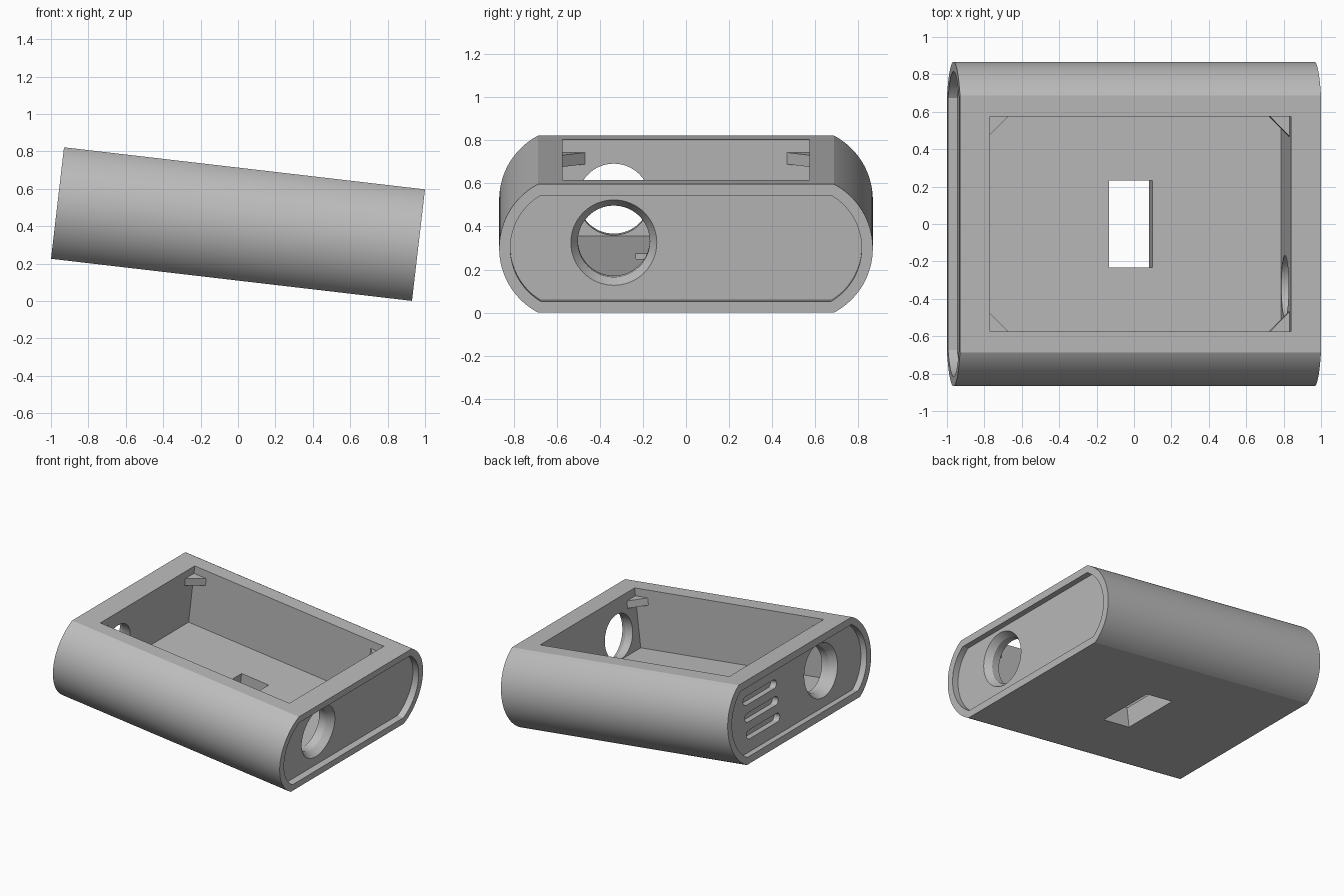
import bpy
import bmesh
import math
from mathutils import Matrix, Vector

if "Cube" in bpy.data.objects:
    bpy.data.objects.remove(bpy.data.objects["Cube"])

LENGTH, HEIGHT = 1.943, 0.6
TILT = math.radians(6.65)
PLACE = Matrix.Translation((0, 0, 0.411)) @ Matrix.Rotation(TILT, 4, "Y")
POCKET_X, POCKET_Y, FLOOR = 0.81, 0.574, -0.15
RECESS = 0.05
FACE = LENGTH / 2 - RECESS

grey = bpy.data.materials.new("matte grey")
grey.use_nodes = True
colour = (0.5, 0.5, 0.5, 1)
grey.diffuse_color = colour
grey.node_tree.nodes["Principled BSDF"].inputs["Base Color"].default_value = colour


def prism(name, loop, offset):
    """Extrude a closed loop of points along the offset vector."""
    bm = bmesh.new()
    face = bm.faces.new([bm.verts.new(p) for p in loop])
    new = bmesh.ops.extrude_face_region(bm, geom=[face])["geom"]
    verts = [g for g in new if isinstance(g, bmesh.types.BMVert)]
    bmesh.ops.translate(bm, verts=verts, vec=Vector(offset))
    bmesh.ops.recalc_face_normals(bm, faces=bm.faces)
    mesh = bpy.data.meshes.new(name)
    bm.to_mesh(mesh)
    bm.free()
    mesh.materials.append(grey)
    obj = bpy.data.objects.new(name, mesh)
    bpy.context.collection.objects.link(obj)
    return obj


def box(name, x, y, z0, z1):
    loop = [(-x, -y, z0), (x, -y, z0), (x, y, z0), (-x, y, z0)]
    return prism(name, loop, (0, 0, z1 - z0))


def capsule(x, y0, y1, z, radius, half_height, steps=24):
    """Loop across the body: two side arcs joined by flat top and bottom."""
    limit = math.asin(min(1, half_height / radius))
    angles = [limit * (2 * i / steps - 1) for i in range(steps + 1)]
    right = [(x, y1 + radius * math.cos(a), z + radius * math.sin(a)) for a in angles]
    left = [(x, y0 - radius * math.cos(a), z - radius * math.sin(a)) for a in angles]
    return right + left


def hole_cutter(side):
    """Round hole with a conical mouth, made by joining rings."""
    bm = bmesh.new()
    rings = []
    for x, r in ((FACE + 0.01, 0.206), (FACE - 0.05, 0.167), (POCKET_X - 0.04, 0.167)):
        rings.append([bm.verts.new((side * x, -0.335 + r * math.cos(a), 0.021 + r * math.sin(a)))
                      for a in (math.tau * i / 64 for i in range(64))])
    for a, b in zip(rings, rings[1:]):
        for i in range(64):
            j = (i + 1) % 64
            bm.faces.new((a[i], a[j], b[j], b[i]))
    bm.faces.new(rings[0])
    bm.faces.new(rings[-1])
    bmesh.ops.recalc_face_normals(bm, faces=bm.faces)
    mesh = bpy.data.meshes.new("hole_cutter")
    bm.to_mesh(mesh)
    bm.free()
    mesh.materials.append(grey)
    obj = bpy.data.objects.new("hole_cutter", mesh)
    bpy.context.collection.objects.link(obj)
    return obj


def activate(obj):
    bpy.ops.object.select_all(action="DESELECT")
    obj.select_set(True)
    bpy.context.view_layer.objects.active = obj


def cut(target, cutter):
    activate(target)
    mod = target.modifiers.new("cut", "BOOLEAN")
    mod.operation, mod.solver, mod.object = "DIFFERENCE", "EXACT", cutter
    bpy.ops.object.modifier_apply(modifier=mod.name)
    bpy.data.objects.remove(cutter)


# Housing body with rounded sides
housing = prism("housing", capsule(-LENGTH / 2, -0.527, 0.527, 0, 0.34, HEIGHT / 2, 40),
                (LENGTH, 0, 0))

# Open pocket and slot through its floor
cut(housing, box("pocket_cutter", POCKET_X, POCKET_Y, FLOOR, 0.4))
cut(housing, box("slot_cutter", 0.116, 0.233, -0.4, 0))

# Recessed end panels with round holes
for side in (-1, 1):
    outline = capsule(side * FACE, -0.527, 0.527, 0, 0.288, 0.248, 40)
    cut(housing, prism("recess_cutter", outline, (side * 0.1, 0, 0)))
    cut(housing, hole_cutter(side))

# Three blind grooves on one end panel
for z in (-0.125, 0, 0.125):
    outline = capsule(-FACE - 0.02, 0.22, 0.56, z, 0.032, 0.032, 16)
    cut(housing, prism("groove_cutter", outline, (0.07, 0, 0)))

# Triangular corner tabs inside the pocket
parts = [housing]
for sx, end in ((-1, "right"), (1, "left")):
    for sy, depth in ((-1, "front"), (1, "back")):
        x, y, leg = POCKET_X + 0.01, POCKET_Y + 0.01, 0.125
        loop = [(sx * x, sy * y, 0.185), (sx * (x - leg), sy * y, 0.185),
                (sx * x, sy * (y - leg), 0.185)]
        parts.append(prism(f"corner_tab_{depth}_{end}", loop, (0, 0, 0.055)))

# Tilt everything into place
for obj in parts:
    obj.data.transform(PLACE)
activate(housing)
bpy.ops.object.shade_smooth_by_angle(angle=math.radians(25))
